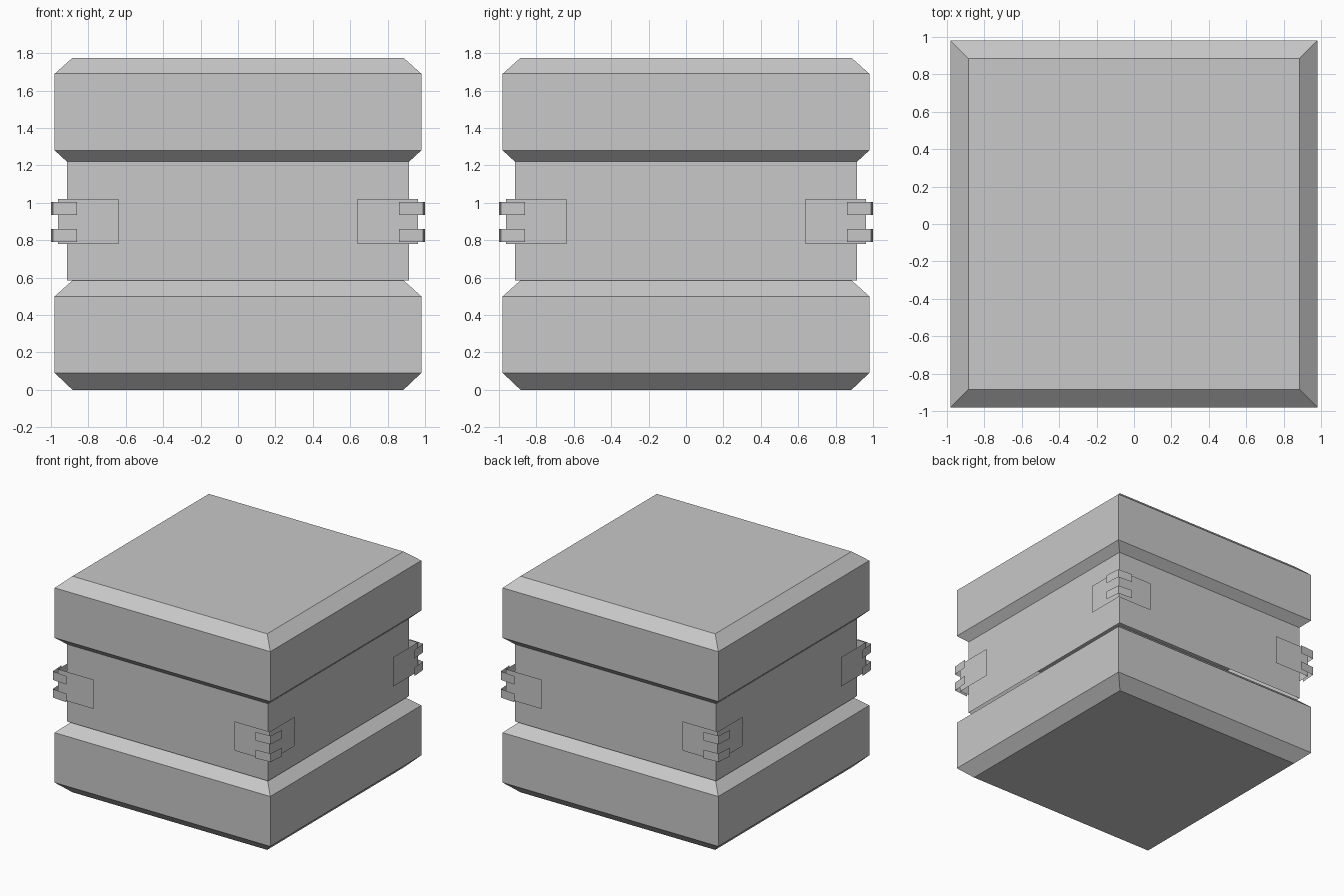
import bpy
import bmesh

default_cube = bpy.data.objects.get("Cube")
if default_cube:
    bpy.data.objects.remove(default_cube, do_unlink=True)

# One plain grey for the whole crate
grey = bpy.data.materials.new("plain_grey")
grey.use_nodes = True
colour = (0.58, 0.58, 0.58, 1)
grey.diffuse_color = colour
grey.node_tree.nodes["Principled BSDF"].inputs["Base Color"].default_value = colour


def finish(name, bm):
    mesh = bpy.data.meshes.new(name)
    bm.to_mesh(mesh)
    bm.free()
    mesh.materials.append(grey)
    obj = bpy.data.objects.new(name, mesh)
    bpy.context.collection.objects.link(obj)
    return obj


def square_stack(name, profile, cap_bottom=True, cap_top=True):
    """Loft square rings given as (half width, height), flat shaded."""
    bm = bmesh.new()
    rings = [[bm.verts.new((sx * half, sy * half, z))
              for sx, sy in ((-1, -1), (1, -1), (1, 1), (-1, 1))]
             for half, z in profile]
    for low, high in zip(rings, rings[1:]):
        for i in range(4):
            j = (i + 1) % 4
            bm.faces.new((low[i], low[j], high[j], high[i]))
    if cap_bottom:
        bm.faces.new(rings[0][::-1])
    if cap_top:
        bm.faces.new(rings[-1])
    return finish(name, bm)


def corner_sheet(name, sx, sy, inner, end, corner, bottom, top):
    """Thin L-shaped sheet folded round one vertical corner."""
    bm = bmesh.new()
    path = [(inner, end), (corner, corner), (end, inner)]
    columns = [[bm.verts.new((sx * x, sy * y, z)) for z in (bottom, top)]
               for x, y in path]
    for a, b in zip(columns, columns[1:]):
        face = [a[0], a[1], b[1], b[0]]
        bm.faces.new(face if sx * sy > 0 else face[::-1])
    return finish(name, bm)


# Bevelled slabs and the recessed wall between them
square_stack("base_slab", [(0.885, 0), (0.98, 0.09), (0.98, 0.50), (0.885, 0.585)])
square_stack("middle_wall", [(0.915, 0.585), (0.915, 1.22)],
             cap_bottom=False, cap_top=False)
square_stack("lid_slab", [(0.915, 1.22), (0.98, 1.28), (0.98, 1.69), (0.885, 1.775)])

# Corner plates, each with two slightly flared clips
for side, sx in (("left", 1), ("right", -1)):
    for depth, sy in (("front", -1), ("back", 1)):
        tag = f"{depth}_{side}"
        corner_sheet(f"corner_plate_{tag}", sx, sy, 0.64, 0.962, 0.962, 0.78, 1.02)
        for level, z in (("lower", 0.79), ("upper", 0.935)):
            corner_sheet(f"{level}_clip_{tag}", sx, sy, 0.86, 1.0, 0.99, z, z + 0.07)
